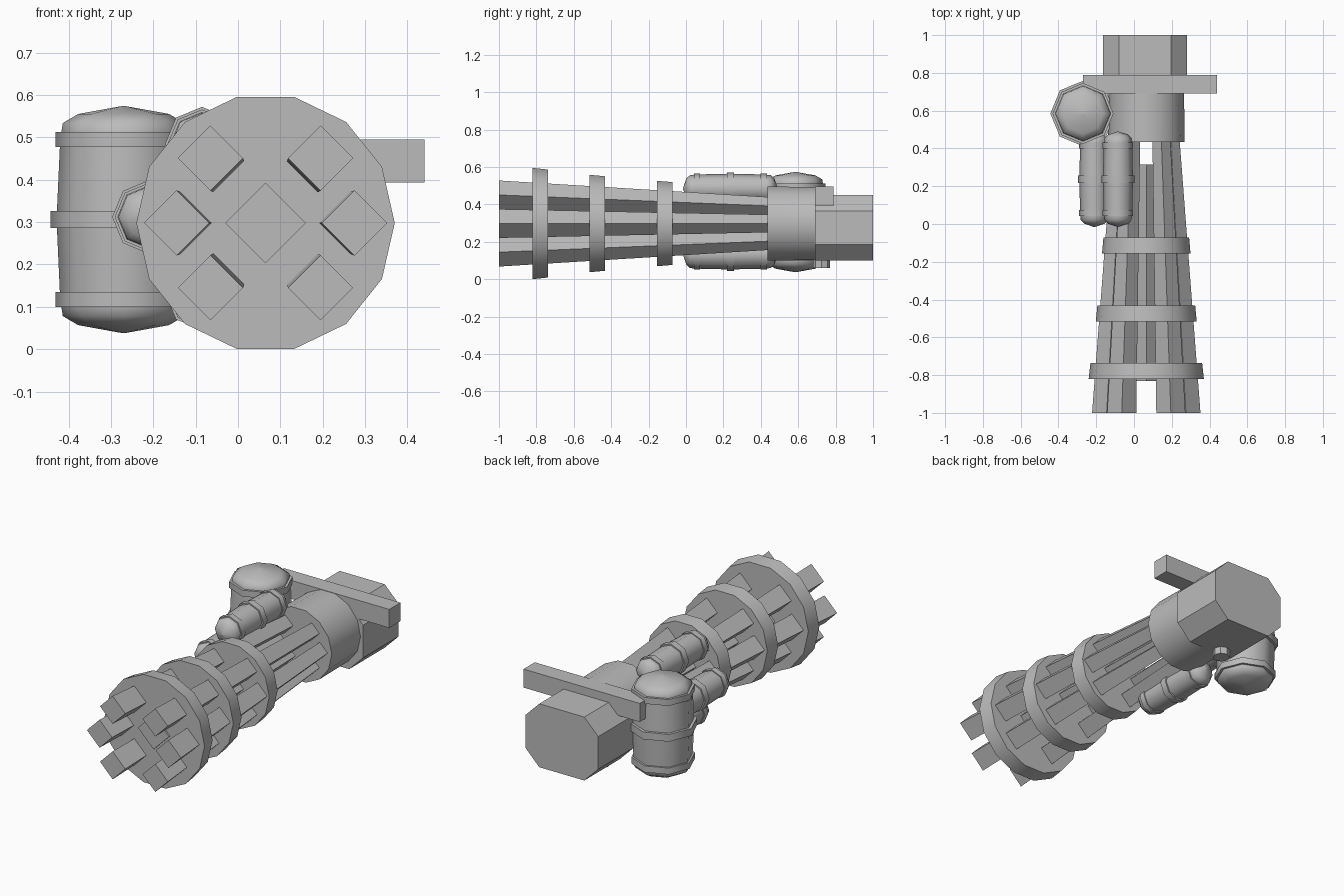
import bpy, bmesh, math
from mathutils import Matrix, Vector

if "Cube" in bpy.data.objects:
    bpy.data.objects.remove(bpy.data.objects["Cube"], do_unlink=True)

AX, AZ = 0.065, 0.298          # main axis of the barrel cluster

metal = bpy.data.materials.new("grey_metal")
metal.use_nodes = True
GREY = (0.5, 0.5, 0.5, 1.0)
metal.diffuse_color = GREY
metal.node_tree.nodes["Principled BSDF"].inputs["Base Color"].default_value = GREY


def finish(name, bm, smooth=None):
    """Turn a bmesh into an object, optionally smooth below an angle."""
    bmesh.ops.recalc_face_normals(bm, faces=bm.faces)
    mesh = bpy.data.meshes.new(name)
    bm.to_mesh(mesh)
    bm.free()
    mesh.materials.append(metal)
    ob = bpy.data.objects.new(name, mesh)
    bpy.context.collection.objects.link(ob)
    if smooth:
        bpy.ops.object.select_all(action='DESELECT')
        ob.select_set(True)
        bpy.context.view_layer.objects.active = ob
        bpy.ops.object.shade_smooth_by_angle(angle=math.radians(smooth))
    return ob


def loft(bm, rings):
    """Skin closed rings of points and cap both ends."""
    loops = [[bm.verts.new(p) for p in ring] for ring in rings]
    n = len(loops[0])
    for a, b in zip(loops, loops[1:]):
        for i in range(n):
            j = (i + 1) % n
            bm.faces.new((a[i], a[j], b[j], b[i]))
    bm.faces.new(loops[0])
    bm.faces.new(loops[-1])


def ring_y(x, y, z, r, n):
    """Regular polygon facing along y."""
    return [(x + r * math.cos(math.tau * i / n), y,
             z + r * math.sin(math.tau * i / n)) for i in range(n)]


def prism_y(name, x, z, y0, r0, y1, r1, n, smooth=None):
    bm = bmesh.new()
    loft(bm, [ring_y(x, y0, z, r0, n), ring_y(x, y1, z, r1, n)])
    return finish(name, bm, smooth)


def box(name, lo, hi):
    bm = bmesh.new()
    bmesh.ops.create_cube(bm, size=1)
    lo, hi = Vector(lo), Vector(hi)
    bmesh.ops.transform(bm, verts=bm.verts, matrix=Matrix.Translation((lo + hi) / 2)
                        @ Matrix.Diagonal((hi - lo).to_4d()))
    return finish(name, bm)


# Six converging outer barrels, all tapering toward the rear
TAPER = 0.60
layout = [(s * 0.21, 0) for s in (-1, 1)]
layout += [(s * 0.13, t * 0.153) for s in (-1, 1) for t in (-1, 1)]
for k, (dx, dz) in enumerate(layout):
    bm = bmesh.new()
    loft(bm, [ring_y(AX + dx * f, y, AZ + dz * f, 0.077 * f, 4)
              for y, f in ((-1, 1), (0.5, TAPER))])
    finish(f"outer_barrel_{k + 1}", bm)
prism_y("centre_barrel", AX, AZ, -0.83, 0.095, 0.315, 0.066, 4)

# Clamp discs and the round receiver
for k, (y, r) in enumerate([(-0.82, 0.305), (-0.515, 0.267), (-0.155, 0.234)]):
    prism_y(f"clamp_disc_{k + 1}", AX, AZ, y, r, y + 0.083, r * 0.97, 14, 30)
prism_y("receiver", AX, AZ, 0.435, 0.203, 0.70, 0.2, 14, 30)

# Chamfered rear motor housing
bm = bmesh.new()
w, h, c = 0.2225, 0.175, 0.085
corner = [(w, -h + c), (w, h - c), (w - c, h), (c - w, h)]
corner += [(-x, -z) for x, z in corner]
loft(bm, [[(0.058 + x, y, 0.275 + z) for x, z in corner] for y in (0.69, 1.0)])
finish("motor_housing", bm)

# Cross bar and the grip hanging below it
box("cross_bar", (-0.27, 0.69, 0.393), (0.44, 0.788, 0.495))
bm = bmesh.new()
bmesh.ops.create_cone(bm, cap_ends=True, segments=8, radius1=0.045, radius2=0.045, depth=0.35,
                      matrix=Matrix.Translation((0.01, 0.725, 0.235)))
finish("grip", bm)


def tank(name, centre, radius, half, along_y):
    """Eight-sided bottle with domed ends and three raised bands."""
    quarter = [(0.02, 1.0), (0.62, 0.93), (0.83, 0.85), (0.85, 0.77)]
    side = quarter + [(0.93, 0.77), (0.93, 0.64), (0.87, 0.64),
                      (0.91, 0.075), (1.0, 0.075)]
    profile = side + [(r, -t) for r, t in reversed(side)]
    bm = bmesh.new()
    loft(bm, [ring_y(0, t * half, 0, r * radius, 8) for r, t in profile])
    if not along_y:
        bmesh.ops.rotate(bm, verts=bm.verts, matrix=Matrix.Rotation(math.pi / 2, 3, 'X'))
    bmesh.ops.translate(bm, verts=bm.verts, vec=centre)
    finish(name, bm, 50)


# Upright main tank with three small bottles feeding forward
tank("main_tank", (-0.27, 0.585, 0.306), 0.173, 0.268, False)
for k, (x, z) in enumerate([(-0.085, 0.485), (-0.21, 0.312), (-0.085, 0.132)]):
    tank(f"small_bottle_{k + 1}", (x, 0.237, z), 0.087, 0.253, True)
